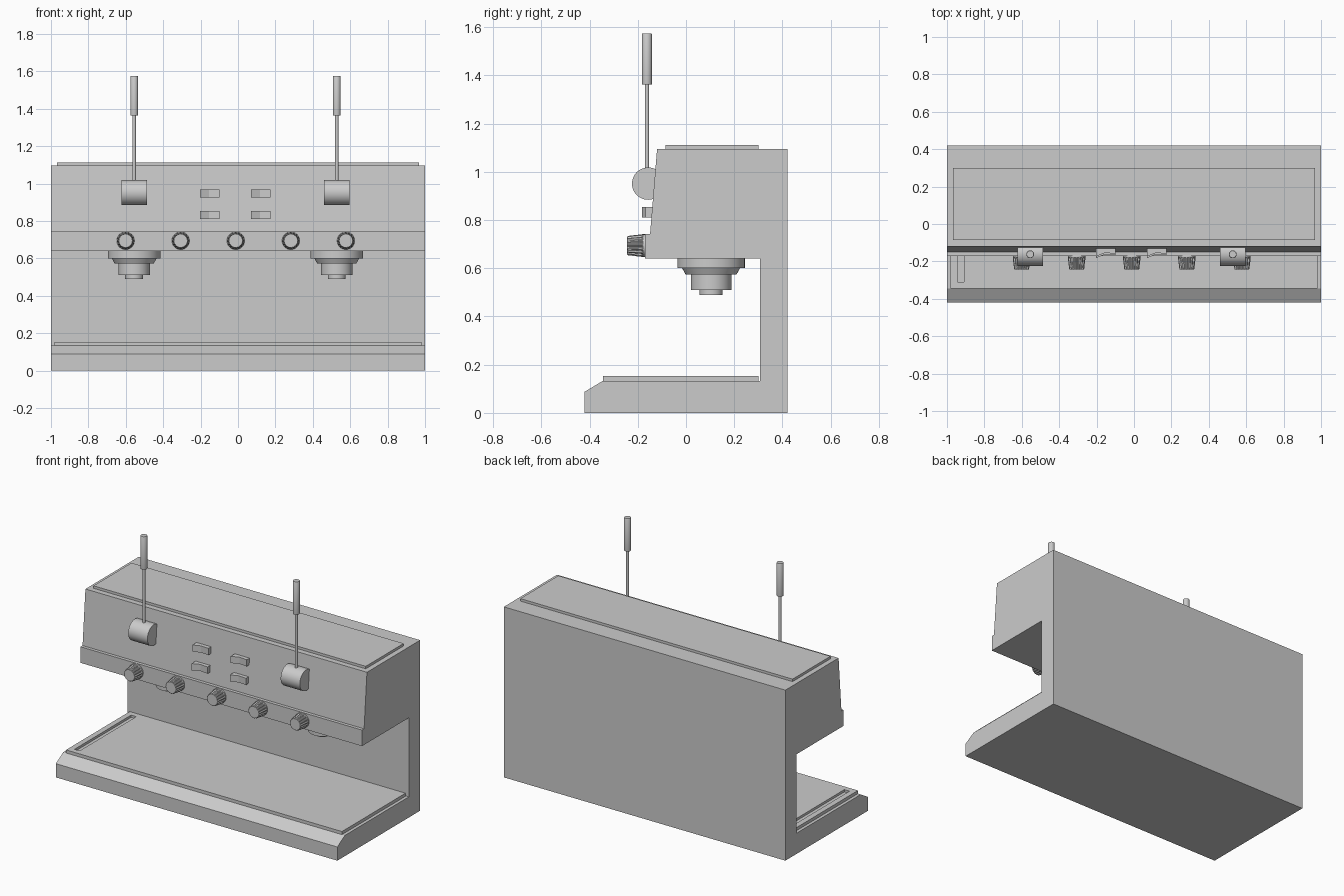
import bpy, bmesh, math
from mathutils import Matrix, Vector

if "Cube" in bpy.data.objects:
    bpy.data.objects.remove(bpy.data.objects["Cube"])


def finish(name, bm, smooth=False):
    bmesh.ops.recalc_face_normals(bm, faces=bm.faces)
    me = bpy.data.meshes.new(name)
    bm.to_mesh(me)
    bm.free()
    ob = bpy.data.objects.new(name, me)
    bpy.context.collection.objects.link(ob)
    if smooth:
        bpy.ops.object.select_all(action='DESELECT')
        bpy.context.view_layer.objects.active = ob
        ob.select_set(True)
        bpy.ops.object.shade_smooth_by_angle(angle=math.radians(30))
    return ob


def extrude(name, points, offset):
    """Extrude a closed outline of 3D points along offset."""
    bm = bmesh.new()
    face = bm.faces.new([bm.verts.new(p) for p in points])
    ret = bmesh.ops.extrude_face_region(bm, geom=[face])
    verts = [v for v in ret['geom'] if isinstance(v, bmesh.types.BMVert)]
    bmesh.ops.translate(bm, verts=verts, vec=Vector(offset))
    return finish(name, bm)


def box(name, x0, x1, y0, y1, z0, z1):
    return extrude(name, [(x0, y0, z0), (x1, y0, z0), (x1, y1, z0), (x0, y1, z0)],
                   (0, 0, z1 - z0))


def lathe(name, profile, loc, rot=Matrix(), sides=40, fluted=()):
    """Stack rings (radius, height) along local z; fluted rings get grooves."""
    bm = bmesh.new()
    rings = []
    for k, (r, h) in enumerate(profile):
        ring = []
        for i in range(sides):
            a = 2 * math.pi * i / sides
            rr = r * (0.88 if k in fluted and i % 4 >= 2 else 1)
            ring.append(bm.verts.new((rr * math.cos(a), rr * math.sin(a), h)))
        rings.append(ring)
    for lo, hi in zip(rings, rings[1:]):
        for i in range(sides):
            j = (i + 1) % sides
            bm.faces.new((lo[i], lo[j], hi[j], hi[i]))
    bm.faces.new(rings[0])
    bm.faces.new(rings[-1])
    bmesh.ops.transform(bm, matrix=Matrix.Translation(loc) @ rot, verts=bm.verts)
    return finish(name, bm, True)


# Main body: C-shaped side profile
side = [(-0.42, 0), (0.42, 0), (0.42, 1.095), (-0.12, 1.095), (-0.149, 0.743),
        (-0.17, 0.743), (-0.17, 0.64), (0.306, 0.64), (0.306, 0.133),
        (-0.345, 0.133), (-0.42, 0.088)]
extrude("body", [(-1, y, z) for y, z in side], (2, 0, 0))

# Top cup plate
box("top_plate", -0.967, 0.967, -0.085, 0.3, 1.09, 1.111)

# Drip tray with a slot at its left end
tray = box("drip_tray", -0.98, 0.98, -0.345, 0.3, 0.128, 0.153)
slot = box("slot_cutter", -0.945, -0.908, -0.31, 0.265, 0.138, 0.2)
slot.hide_render = True
slot.hide_viewport = True
cut = tray.modifiers.new("slot", 'BOOLEAN')
cut.object = slot
cut.solver = 'EXACT'

# Levers and brew groups
along_x = Matrix.Rotation(math.pi / 2, 4, 'Y')
for label, x in (("left", -0.555), ("right", 0.528)):
    lathe(label + "_lever_drum", [(0.067, -0.068), (0.067, 0.068)],
          (x, -0.157, 0.951), along_x, 48)
    lathe(label + "_lever_rod", [(0.009, 0.96), (0.009, 1.37)], (x, -0.162, 0), sides=20)
    lathe(label + "_lever_handle", [(0.02, 1.363), (0.021, 1.368), (0.021, 1.57), (0.019, 1.574)],
          (x, -0.162, 0), sides=24)
    lathe(label + "_brew_group",
          [(0.14, 0.645), (0.14, 0.6), (0.12, 0.6), (0.105, 0.573), (0.084, 0.573),
           (0.084, 0.51), (0.048, 0.51), (0.048, 0.49)], (x, 0.104, 0), sides=48)

# Row of fluted knobs
to_front = Matrix.Rotation(math.pi / 2, 4, 'X')
for i in range(5):
    lathe(f"knob_{i + 1}",
          [(0.047, -0.005), (0.047, 0.008), (0.047, 0.012), (0.04, 0.071), (0.036, 0.074)],
          (-0.601 + 0.2945 * i, -0.17, 0.694), to_front, 64, fluted=(2, 3))

# Rocker switches with a dipped front
rocker = [(-0.052, -0.178), (-0.003, -0.158), (0.052, -0.163), (0.052, -0.125), (-0.052, -0.125)]
for col, x in (("left", -0.151), ("right", 0.121)):
    for row, z, y in (("upper", 0.926, 0.004), ("lower", 0.81, -0.004)):
        extrude(f"{col}_{row}_switch", [(x + px, py + y, z) for px, py in rocker], (0, 0, 0.043))
